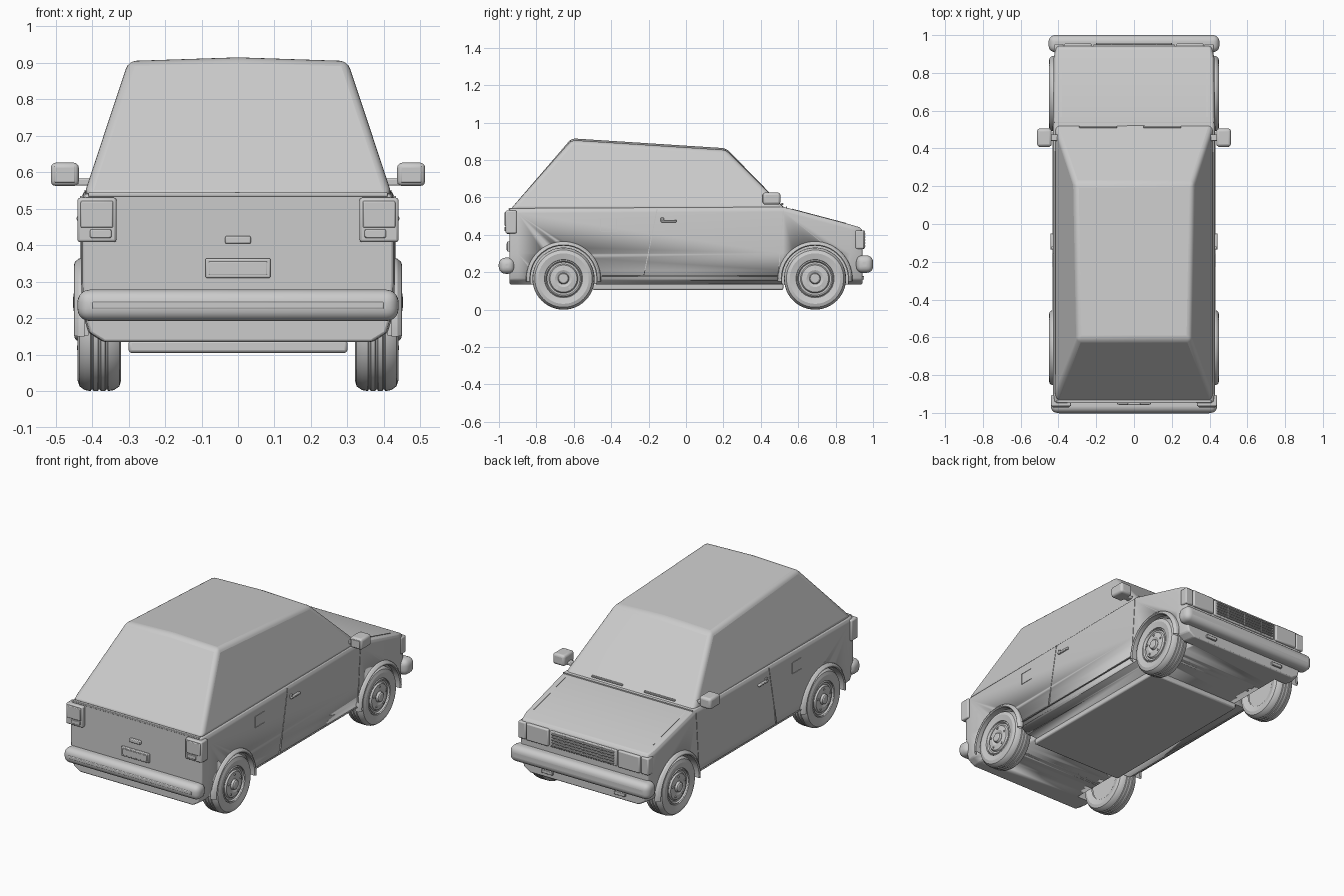
import bpy, bmesh, math
from mathutils import Vector, Matrix

cube = bpy.data.objects.get("Cube")
if cube:
    bpy.data.objects.remove(cube, do_unlink=True)

grey = bpy.data.materials.new("plain_grey")
grey.use_nodes = True
COLOUR = (0.6, 0.6, 0.6, 1)
grey.diffuse_color = COLOUR
grey.node_tree.nodes["Principled BSDF"].inputs["Base Color"].default_value = COLOUR


def finish(name, bm, bevel=0, segments=2, angle=30):
    bmesh.ops.recalc_face_normals(bm, faces=bm.faces)
    mesh = bpy.data.meshes.new(name)
    bm.to_mesh(mesh)
    bm.free()
    mesh.materials.append(grey)
    ob = bpy.data.objects.new(name, mesh)
    bpy.context.collection.objects.link(ob)
    if bevel:
        mod = ob.modifiers.new("bevel", 'BEVEL')
        mod.width, mod.segments, mod.angle_limit = bevel, segments, math.radians(25)
    bpy.ops.object.select_all(action='DESELECT')
    bpy.context.view_layer.objects.active = ob
    ob.select_set(True)
    bpy.ops.object.shade_smooth_by_angle(angle=math.radians(angle))
    return ob


def box(name, lo, hi, bevel=0.0, segments=2, tilt=0):
    lo, hi = Vector(lo), Vector(hi)
    bm = bmesh.new()
    place = (Matrix.Translation((lo + hi) / 2) @ Matrix.Rotation(tilt, 4, 'X')
             @ Matrix.Diagonal((*(hi - lo), 1)))
    bmesh.ops.create_cube(bm, size=1, matrix=place)
    return finish(name, bm, bevel, segments)


def pair(name, lo, hi, bevel=0.0, segments=2, tilt=0):
    """Box on the +x side and its mirror image."""
    box(name + "_left", lo, hi, bevel, segments, tilt)
    box(name + "_right", (-hi[0], lo[1], lo[2]), (-lo[0], hi[1], hi[2]), bevel, segments, tilt)


def loft(name, rings, bevel=0, segments=2):
    bm = bmesh.new()
    loops = [[bm.verts.new(p) for p in ring] for ring in rings]
    n = len(loops[0])
    for a, b in zip(loops, loops[1:]):
        for i in range(n):
            bm.faces.new((a[i], a[(i + 1) % n], b[(i + 1) % n], b[i]))
    bm.faces.new(loops[0])
    bm.faces.new(loops[-1])
    return finish(name, bm, bevel, segments)


def lathe(name, profile, centre, side, steps=48, start=0, sweep=2 * math.pi):
    """Turn (radius, x) points around an axis along x."""
    bm = bmesh.new()
    full = sweep > 6
    rows = []
    for k in range(steps if full else steps + 1):
        a = start + sweep * k / steps
        rows.append([bm.verts.new((side * x, centre[0] + r * math.cos(a), centre[1] + r * math.sin(a)))
                     for r, x in profile])
    for k in range(steps):
        a, b = rows[k], rows[(k + 1) % len(rows)]
        for i in range(len(profile) - 1):
            bm.faces.new((a[i], a[i + 1], b[i + 1], b[i]))
    bmesh.ops.remove_doubles(bm, verts=bm.verts, dist=1e-5)
    return finish(name, bm)


def strip(name, a, b, side, width=0.002):
    """Thin panel line on a body side between two (y, z) points."""
    a, b = Vector(a), Vector(b)
    n = (b - a).orthogonal().normalized() * width
    quad = [a + n, a - n, b - n, b + n]
    loft(name, [[(side * x, p.x, p.y) for p in quad] for x in (0.425, 0.4325)])


WHEELS = {"back": (-0.655, 0.166), "front": (0.69, 0.166)}

# Lower body, lofted from tail to nose
def section(y, top, w, floor=0.135):
    half = [(w - 0.06, floor), (w - 0.02, floor + 0.025), (w - 0.005, 0.21), (w, 0.3),
            (w, top - 0.02), (w - 0.01, top)]
    return [(x, y, z) for x, z in half] + [(-x, y, z) for x, z in reversed(half)]

body = loft("body", [section(-0.943, 0.54, 0.425), section(-0.9, 0.542, 0.43),
                     section(0.52, 0.55, 0.43), section(0.88, 0.455, 0.425),
                     section(0.93, 0.44, 0.415), section(0.943, 0.425, 0.41)], 0.006)

# Wheel wells
for end, c in WHEELS.items():
    for side in (1, -1):
        cutter = lathe("wheel_well_cutter", [(0, 0.29), (0.178, 0.29), (0.178, 0.6), (0, 0.6)], c, side)
        cutter.hide_render = True
        cutter.hide_set(True)
        cutter.display_type = 'WIRE'
        cut = body.modifiers.new("well", 'BOOLEAN')
        cut.object, cut.operation, cut.solver = cutter, 'DIFFERENCE', 'EXACT'

# Cabin with a slightly crowned roof
def cabin_ring(yb, zb, yf, zf, wb, wf, crown):
    return [(-wb, yb, zb), (0, yb, zb + crown), (wb, yb, zb),
            (wf, yf, zf), (0, yf, zf + crown), (-wf, yf, zf)]

loft("cabin", [cabin_ring(-0.94, 0.535, 0.535, 0.535, 0.423, 0.423, 0),
               cabin_ring(-0.612, 0.906, 0.215, 0.853, 0.3, 0.315, 0.01)], 0.022, 4)

# Floor pan, belt and sill trim
box("floor_pan", (-0.3, -0.5, 0.105), (0.3, 0.52, 0.14), 0.008)
box("tailgate_lip", (-0.41, -0.948, 0.533), (0.41, -0.93, 0.544), 0.003)
box("cowl_seam", (-0.42, 0.535, 0.541), (0.42, 0.541, 0.551))

# Bumpers with rounded ends
box("back_bumper", (-0.44, -1.0, 0.192), (0.44, -0.915, 0.278), 0.034, 5)
box("front_bumper", (-0.452, 0.91, 0.197), (0.452, 1.0, 0.29), 0.034, 5)
box("back_bumper_strip", (-0.4, -1.002, 0.225), (0.4, -0.99, 0.245), 0.004)

# Tail lamps, tailgate handle and plate holder
pair("tail_lamp", (0.333, -0.965, 0.408), (0.44, -0.905, 0.53), 0.007)
pair("tail_lamp_lens", (0.342, -0.971, 0.448), (0.431, -0.96, 0.521), 0.004)
pair("reverse_lens", (0.347, -0.971, 0.42), (0.405, -0.96, 0.443), 0.003)
box("tailgate_handle", (-0.035, -0.958, 0.404), (0.035, -0.94, 0.425), 0.004)
box("plate_holder", (-0.089, -0.956, 0.31), (0.089, -0.94, 0.364), 0.004)
box("number_plate", (-0.08, -0.959, 0.319), (0.08, -0.95, 0.355), 0.002)

# Nose: grille, head lamps, corner lamps, lower lamps
box("grille_frame", (-0.215, 0.935, 0.325), (0.215, 0.951, 0.42), 0.005)
for i in range(5):
    z = 0.336 + i * 0.016
    box(f"grille_slat_{i + 1}", (-0.2, 0.945, z), (0.2, 0.959, z + 0.008), 0.002)
for i in range(3):
    x = (i - 1) * 0.12
    box(f"grille_post_{i + 1}", (x - 0.003, 0.945, 0.332), (x + 0.003, 0.957, 0.412))
pair("head_lamp", (0.225, 0.93, 0.325), (0.368, 0.957, 0.424), 0.007)
pair("corner_lamp", (0.373, 0.905, 0.325), (0.423, 0.953, 0.424), 0.007)
pair("lower_lamp", (0.2, 0.935, 0.16), (0.27, 0.953, 0.18), 0.003)

# Wipers, hood seams and door mirrors
for i, x in enumerate((-0.29, 0.05)):
    box(f"wiper_{i + 1}", (x, 0.509, 0.56), (x + 0.2, 0.52, 0.569), 0.002)
slope = math.atan2(-0.095, 0.36)
pair("hood_seam", (0.385, 0.56, 0.495), (0.389, 0.86, 0.502), tilt=slope)
pair("mirror_housing", (0.436, 0.41, 0.562), (0.513, 0.505, 0.626), 0.014, 3)
pair("mirror_arm", (0.395, 0.44, 0.563), (0.45, 0.475, 0.582), 0.004)
pair("mirror_glass", (0.446, 0.407, 0.572), (0.503, 0.415, 0.616), 0.003)

# Tyre, rim and arch outlines as (radius, x)
TYRE = [(0.1, 0.33), (0.135, 0.32), (0.153, 0.325), (0.163, 0.34)]
for g in (0.36, 0.38, 0.4):
    TYRE += [(0.166, g - 0.004), (0.162, g - 0.002), (0.162, g + 0.002), (0.166, g + 0.004)]
TYRE += [(0.163, 0.42), (0.153, 0.434), (0.135, 0.44), (0.102, 0.433), (0.098, 0.42)]
RIM = [(0, 0.335), (0.1, 0.335), (0.1, 0.428), (0.094, 0.434), (0.088, 0.425), (0.078, 0.425),
       (0.072, 0.434), (0.045, 0.438), (0.03, 0.432), (0.026, 0.444), (0.02, 0.448), (0, 0.448)]
ARCH = [(0.176, 0.41), (0.176, 0.444), (0.181, 0.449), (0.188, 0.447), (0.197, 0.437), (0.2, 0.42)]

for side, tag in ((1, "left"), (-1, "right")):
    for end, c in WHEELS.items():
        lathe(f"{end}_{tag}_tyre", TYRE, c, side)
        lathe(f"{end}_{tag}_rim", RIM, c, side)
        lathe(f"{end}_{tag}_arch", ARCH, c, side, 32, -0.08, math.pi + 0.16)
        # Wheel bolts
        for k in range(5):
            a = math.tau * k / 5 + 0.3
            bolt = (c[0] + 0.058 * math.cos(a), c[1] + 0.058 * math.sin(a))
            lathe(f"{end}_{tag}_bolt_{k + 1}", [(0.006, 0.43), (0.006, 0.441), (0, 0.441)], bolt, side, 8)
    # Door seams, sill line and fuel flap
    strip(f"{tag}_door_back_seam", (-0.155, 0.535), (-0.225, 0.185), side)
    strip(f"{tag}_door_front_seam", (0.52, 0.53), (0.495, 0.2), side)
    strip(f"{tag}_sill_seam", (-0.45, 0.18), (0.49, 0.18), side)
    flap = [(-0.455, 0.42), (-0.37, 0.42), (-0.37, 0.485), (-0.455, 0.485)]
    for i in range(4):
        strip(f"{tag}_flap_seam_{i + 1}", flap[i], flap[(i + 1) % 4], side, 0.001)

pair("door_handle", (0.425, -0.135, 0.467), (0.442, -0.05, 0.48), 0.004)
pair("handle_lock", (0.425, -0.135, 0.475), (0.438, -0.118, 0.492), 0.003)
